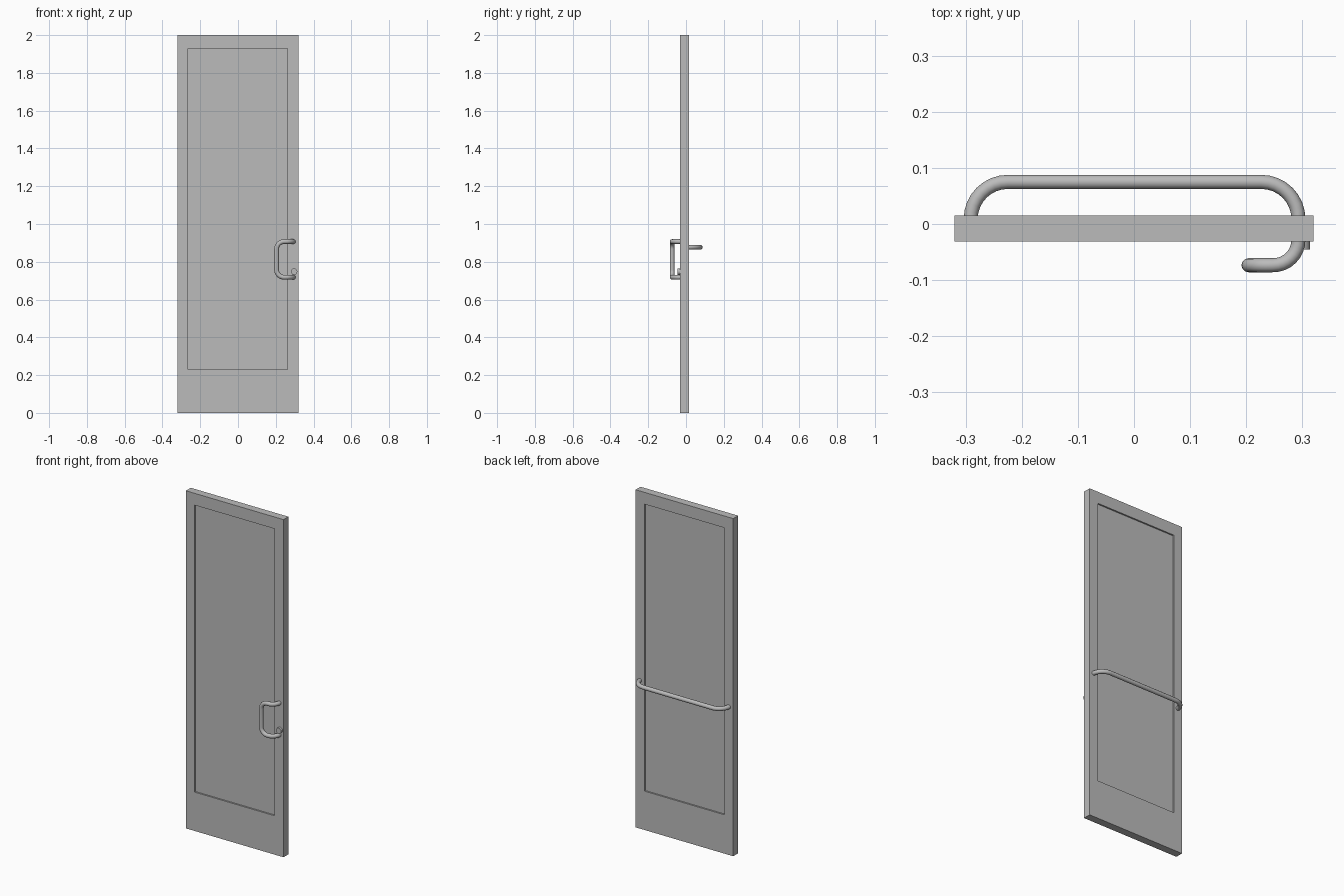
import bpy, bmesh
from math import sin, cos, pi, radians
from mathutils import Vector

cube = bpy.data.objects.get("Cube")
if cube:
    bpy.data.objects.remove(cube, do_unlink=True)

grey = bpy.data.materials.new("satin_grey")
grey.use_nodes = True
grey.diffuse_color = (0.5, 0.5, 0.5, 1)
grey.node_tree.nodes["Principled BSDF"].inputs["Base Color"].default_value = (0.5, 0.5, 0.5, 1)


def add_object(name, data):
    obj = bpy.data.objects.new(name, data)
    bpy.context.collection.objects.link(obj)
    data.materials.append(grey)
    return obj


def rounded_path(corners, radii, steps=8):
    """Polyline whose inner right-angle corners become arcs."""
    pts = [Vector(c) for c in corners]
    path = [pts[0]]
    for before, p, after, r in zip(pts, pts[1:], pts[2:], radii):
        u, v = (before - p).normalized(), (after - p).normalized()
        centre = p + (u + v) * r
        for i in range(steps + 1):
            a = pi / 2 * i / steps
            path.append(centre - v * r * cos(a) - u * r * sin(a))
    return path + [pts[-1]]


def add_tube(name, path, radius):
    curve = bpy.data.curves.new(name, "CURVE")
    curve.dimensions = "3D"
    curve.bevel_depth = radius
    curve.bevel_resolution = 4
    curve.use_fill_caps = True
    spline = curve.splines.new("POLY")
    spline.points.add(len(path) - 1)
    for point, co in zip(spline.points, path):
        point.co = (*co, 1)
    spline.use_smooth = True
    return add_object(name, curve)


# Door leaf: rectangular loops lofted from the front panel round to the back panel
FRONT, BACK, RECESS = -0.031, 0.015, 0.009
outer = (-0.32, 0.32, 0, 2)
opening = (-0.264, 0.262, 0.23, 1.93)
loops = [(opening, FRONT + RECESS), (opening, FRONT), (outer, FRONT),
         (outer, BACK), (opening, BACK), (opening, BACK - RECESS)]
bm = bmesh.new()
rings = [[bm.verts.new((x, y, z)) for x, z in ((x0, z0), (x1, z0), (x1, z1), (x0, z1))]
         for (x0, x1, z0, z1), y in loops]
for a, b in zip(rings, rings[1:]):
    for i in range(4):
        j = (i + 1) % 4
        bm.faces.new((a[i], a[j], b[j], b[i]))
bm.faces.new(rings[0])
bm.faces.new(rings[-1])
bmesh.ops.recalc_face_normals(bm, faces=bm.faces)
mesh = bpy.data.meshes.new("door_leaf")
bm.to_mesh(mesh)
bm.free()
add_object("door_leaf", mesh)

# Push bar across the back
bar_y, bar_z = 0.075, 0.877
add_tube("push_bar", rounded_path(
    [(-0.291, 0.005, bar_z), (-0.291, bar_y, bar_z), (0.293, bar_y, bar_z), (0.293, 0.005, bar_z)],
    [0.066, 0.066]), 0.0125)

# Pull handle on the front
pull_x, pull_y, low, high = 0.204, -0.0735, 0.718, 0.907
add_tube("pull_handle", rounded_path(
    [(0.293, -0.025, high), (0.293, pull_y, high), (pull_x, pull_y, high),
     (pull_x, pull_y, low), (0.293, pull_y, low), (0.293, -0.025, low)],
    [0.045, 0.04, 0.04, 0.045]), 0.0125)

# Lock cylinder beside the handle
bpy.ops.mesh.primitive_cylinder_add(vertices=20, radius=0.017, depth=0.02,
                                    location=(0.297, -0.035, 0.748),
                                    rotation=(radians(90), 0, 0))
lock = bpy.context.object
lock.name = "lock_cylinder"
lock.data.materials.append(grey)
bpy.ops.object.shade_smooth_by_angle()
